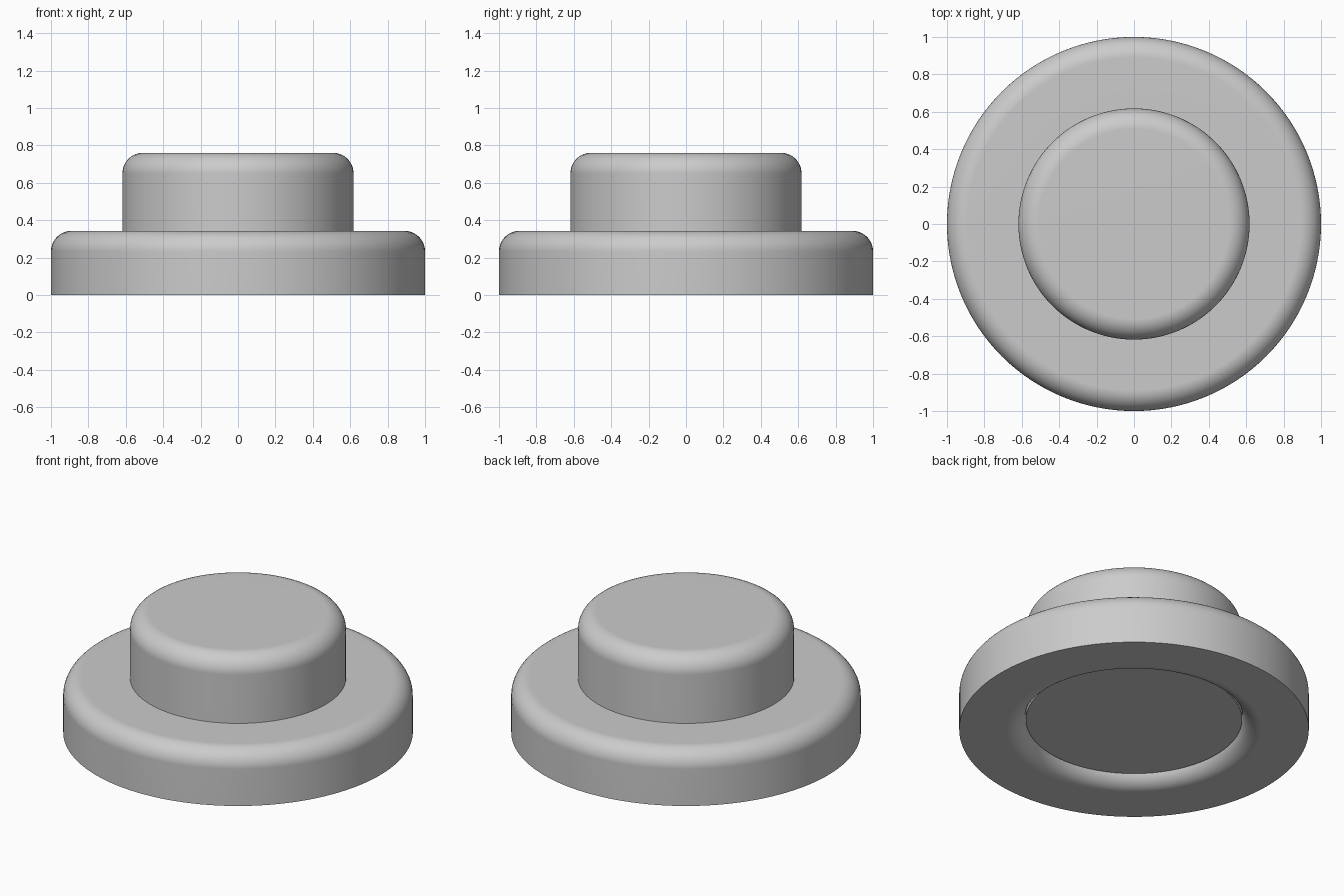
import bpy, bmesh
from math import sin, cos, pi, radians
from mathutils import Vector

SEGMENTS = 128
BUTTON_R = 0.618
FILLET = 0.11

cube = bpy.data.objects.get("Cube")
if cube:
    bpy.data.objects.remove(cube, do_unlink=True)

grey = bpy.data.materials.new("light grey")
grey.use_nodes = True
colour = (0.6, 0.6, 0.6, 1)
grey.diffuse_color = colour
grey.node_tree.nodes["Principled BSDF"].inputs["Base Color"].default_value = colour


def arc(r, z, start, end, steps=10):
    """Fillet points around centre (r, z), angles in degrees."""
    angles = [radians(start + (end - start) * i / steps) for i in range(steps + 1)]
    return [(r + FILLET * cos(a), z + FILLET * sin(a)) for a in angles]


def lathe(name, profile, closed):
    """Revolve an (r, z) profile around the z axis."""
    bm = bmesh.new()
    verts = [bm.verts.new((r, 0, z)) for r, z in profile]
    edges = [bm.edges.new(pair) for pair in zip(verts, verts[1:])]
    if closed:
        edges.append(bm.edges.new((verts[-1], verts[0])))
    bmesh.ops.spin(bm, geom=verts + edges, cent=(0, 0, 0), axis=(0, 0, 1),
                   angle=2 * pi, steps=SEGMENTS, use_merge=False)
    bmesh.ops.remove_doubles(bm, verts=bm.verts, dist=0.0001)
    bmesh.ops.recalc_face_normals(bm, faces=bm.faces)
    mesh = bpy.data.meshes.new(name)
    bm.to_mesh(mesh)
    bm.free()
    mesh.materials.append(grey)
    ob = bpy.data.objects.new(name, mesh)
    bpy.context.collection.objects.link(ob)
    bpy.ops.object.select_all(action='DESELECT')
    ob.select_set(True)
    bpy.context.view_layer.objects.active = ob
    bpy.ops.object.shade_smooth_by_angle(angle=radians(35))
    # Keep the flat faces flat where they meet the fillets
    weighted = ob.modifiers.new("flat face normals", 'WEIGHTED_NORMAL')
    weighted.keep_sharp = True
    return ob


# Base ring: rounded outer top edge, rounded lower edge of the hole
base_h = 0.343
ring = [(1, 0)]
ring += arc(1 - FILLET, base_h - FILLET, 0, 90)
ring += [(BUTTON_R, base_h)]
ring += arc(BUTTON_R + FILLET, FILLET, 180, 270)
lathe("base_ring", ring, True)

# Button: rounded top edge, flat underside set up inside the ring
top, bottom = 0.76, 0.065
button = [(0, bottom), (BUTTON_R, bottom)]
button += arc(BUTTON_R - FILLET, top - FILLET, 0, 90)
button += [(0, top)]
lathe("centre_button", button, False)
